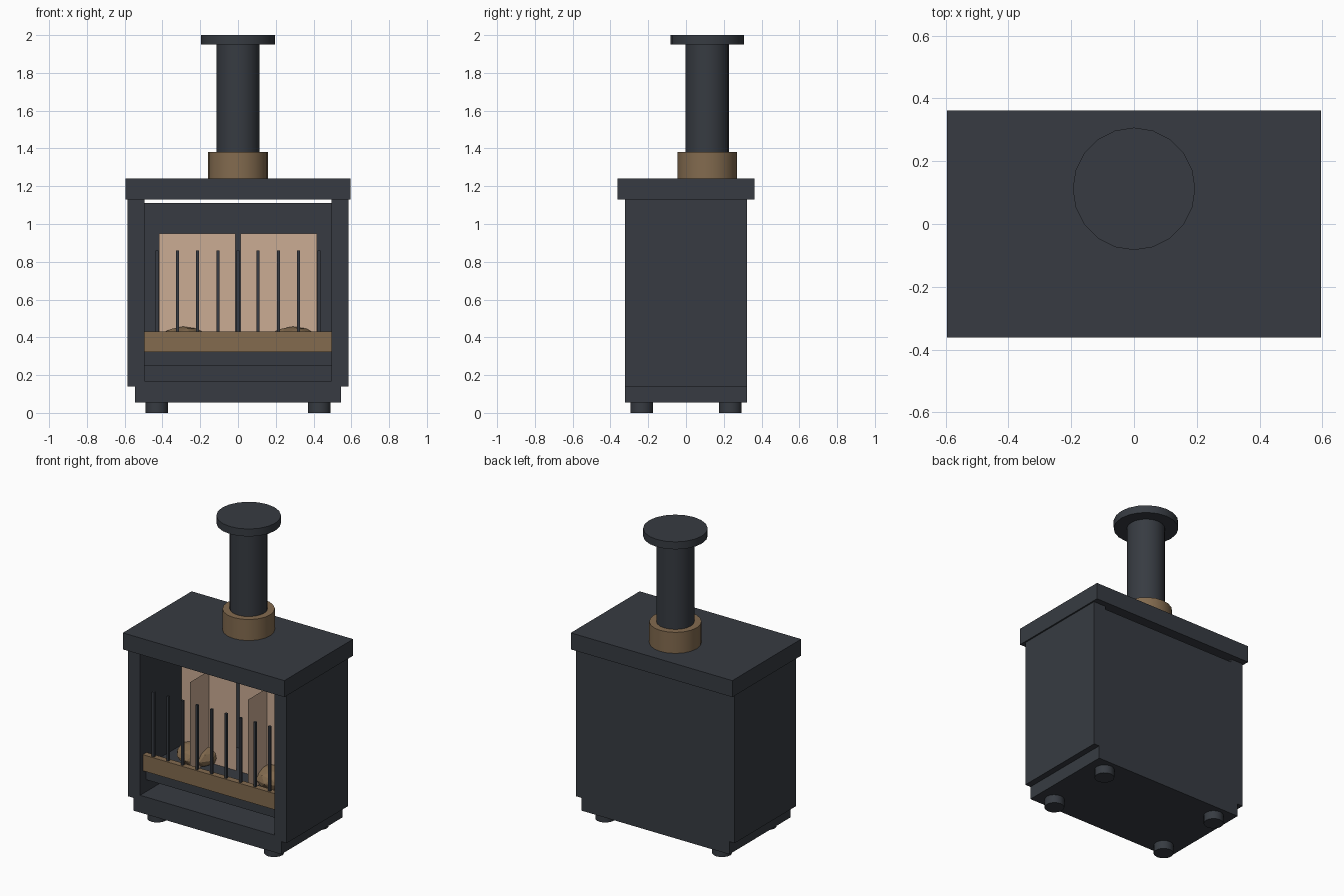
import bpy, bmesh, math

if "Cube" in bpy.data.objects:
    bpy.data.objects.remove(bpy.data.objects["Cube"])


def material(name, rgb):
    m = bpy.data.materials.new(name)
    m.diffuse_color = (*rgb, 1)
    m.use_nodes = True
    m.node_tree.nodes["Principled BSDF"].inputs["Base Color"].default_value = m.diffuse_color
    return m


IRON = material("dark iron", (0.038, 0.044, 0.054))
BRASS = material("aged brass", (0.227, 0.147, 0.078))
FLAME = material("pale flame", (0.597, 0.413, 0.296))


def finish(name, bm, mat):
    me = bpy.data.meshes.new(name)
    bm.to_mesh(me)
    bm.free()
    me.materials.append(mat)
    ob = bpy.data.objects.new(name, me)
    bpy.context.collection.objects.link(ob)
    return ob


def box(name, x, y, z, mat=IRON):
    """Box from (min, max) ranges."""
    bm = bmesh.new()
    bmesh.ops.create_cube(bm, size=1)
    for v in bm.verts:
        v.co = [r[0] + (c + 0.5) * (r[1] - r[0]) for c, r in zip(v.co, (x, y, z))]
    return finish(name, bm, mat)


def cylinder(name, x, y, z, radius, mat=IRON, sides=20):
    bm = bmesh.new()
    bmesh.ops.create_cone(bm, cap_ends=True, segments=sides, radius1=radius,
                          radius2=radius, depth=z[1] - z[0])
    bmesh.ops.translate(bm, vec=(x, y, (z[0] + z[1]) / 2), verts=bm.verts)
    ob = finish(name, bm, mat)
    bpy.context.view_layer.objects.active = ob
    ob.select_set(True)
    bpy.ops.object.shade_smooth_by_angle(angle=math.radians(35))
    ob.select_set(False)
    return ob


def card(name, x, y, z):
    """Flat upright sheet between two plan points."""
    bm = bmesh.new()
    pts = [(x[0], y[0], z[0]), (x[1], y[1], z[0]), (x[1], y[1], z[1]), (x[0], y[0], z[1])]
    bm.faces.new([bm.verts.new(p) for p in pts])
    return finish(name, bm, FLAME)


# Cabinet
box("base", (-0.545, 0.545), (-0.323, 0.323), (0.055, 0.17))
box("back_panel", (-0.496, 0.496), (0.273, 0.323), (0.165, 1.11))
box("top_plate", (-0.595, 0.595), (-0.362, 0.362), (1.13, 1.24))
for side, s in (("left", -1), ("right", 1)):
    box(side + "_side_panel", sorted((s * 0.495, s * 0.585)), (-0.323, 0.323), (0.14, 1.13))
    for end, y in (("front", -0.235), ("back", 0.235)):
        cylinder(f"{end}_{side}_foot", s * 0.43, y, (0, 0.06), 0.06, sides=16)

# Fire grate with front rail and bars
box("grate_shelf", (-0.496, 0.496), (-0.26, 0.28), (0.25, 0.34))
box("front_rail", (-0.496, 0.496), (-0.295, -0.255), (0.323, 0.43), BRASS)
for i in range(9):
    x = (i - 4) * 0.107
    box(f"grate_bar_{i + 1}", (x - 0.008, x + 0.008), (-0.285, -0.269), (0.40, 0.86))

# Crossed flame sheets and the fuel lumps below them
for side, s in (("left", -1), ("right", 1)):
    cx = s * 0.215
    card(side + "_flame_wide", (cx - 0.203, cx + 0.203), (0, 0), (0.34, 0.95))
    card(side + "_flame_deep", (cx, cx), (-0.2, 0.2), (0.34, 0.95))
    bm = bmesh.new()
    bmesh.ops.create_icosphere(bm, subdivisions=2, radius=1)
    bmesh.ops.scale(bm, vec=(0.138, 0.138, 0.074), verts=bm.verts)
    bmesh.ops.translate(bm, vec=(s * 0.29, 0, 0.383), verts=bm.verts)
    finish(side + "_fuel_lump", bm, BRASS)

# Flue
cylinder("flue_collar", 0, 0.112, (1.235, 1.38), 0.158, BRASS)
cylinder("flue_pipe", 0, 0.112, (1.235, 1.96), 0.115)
cylinder("flue_cap", 0, 0.112, (1.95, 2.0), 0.195)
